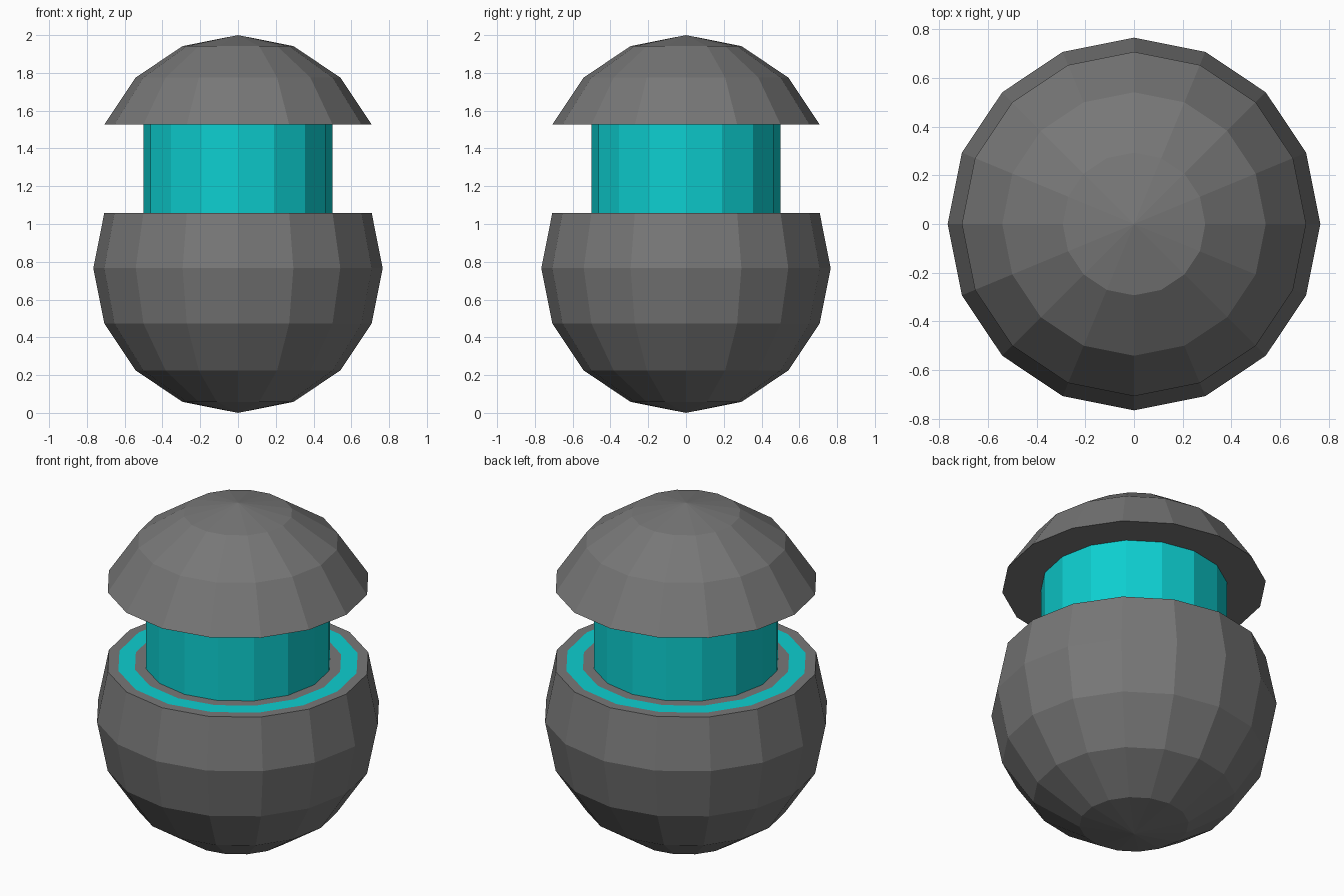
import bpy
import bmesh
from math import pi, sin, cos

SIDES = 16
RADIUS = 0.766
BODY_Z = RADIUS            # centre of the lower sphere
LID_Z = 2.0 - RADIUS       # centre of the raised upper cap

default = bpy.data.objects.get("Cube")
if default:
    bpy.data.objects.remove(default, do_unlink=True)


def make_material(name, colour):
    mat = bpy.data.materials.new(name)
    mat.use_nodes = True
    mat.diffuse_color = colour
    mat.node_tree.nodes["Principled BSDF"].inputs["Base Color"].default_value = colour
    return mat


grey = make_material("dark grey", (0.185, 0.185, 0.185, 1))
teal = make_material("teal", (0.004, 0.62, 0.63, 1))


def arc(first, last, centre_z):
    """Sphere profile points, in steps of an eighth of a half turn from the bottom."""
    return [(RADIUS * sin(i * pi / 8), centre_z - RADIUS * cos(i * pi / 8))
            for i in range(first, last + 1)]


def lathe(name, profile, materials, accent_band=None):
    """Revolve a bottom-to-top (radius, z) profile; one band may take the second material."""
    bm = bmesh.new()
    rings = []
    for r, z in profile:
        if r < 1e-4:
            rings.append([bm.verts.new((0, 0, z))] * SIDES)
        else:
            rings.append([bm.verts.new((r * cos(2 * pi * k / SIDES),
                                        r * sin(2 * pi * k / SIDES), z))
                          for k in range(SIDES)])
    for band, (low, high) in enumerate(zip(rings, rings[1:])):
        for k in range(SIDES):
            n = (k + 1) % SIDES
            corners = list(dict.fromkeys((low[k], low[n], high[n], high[k])))
            face = bm.faces.new(corners)
            face.material_index = int(band == accent_band)
    bmesh.ops.recalc_face_normals(bm, faces=bm.faces[:])
    mesh = bpy.data.meshes.new(name)
    bm.to_mesh(mesh)
    bm.free()
    for mat in materials:
        mesh.materials.append(mat)
    obj = bpy.data.objects.new(name, mesh)
    bpy.context.collection.objects.link(obj)
    return obj


# Lower shell: sphere cut flat, with a glowing ring set in its top face
shell = arc(0, 5, BODY_Z)
top = shell[-1][1]
shell += [(0.65, top), (0.56, top), (0, top)]
lathe("lower_shell", shell, [grey, teal], accent_band=6)

# Raised cap with a flat underside
cap = arc(5, 8, LID_Z)
rim = cap[0][1]
lathe("upper_cap", [(0, rim)] + cap, [grey])

# Core column joining the two halves
lathe("core_column", [(0, top - 0.05), (0.5, top - 0.05),
                      (0.5, rim + 0.05), (0, rim + 0.05)], [teal])
